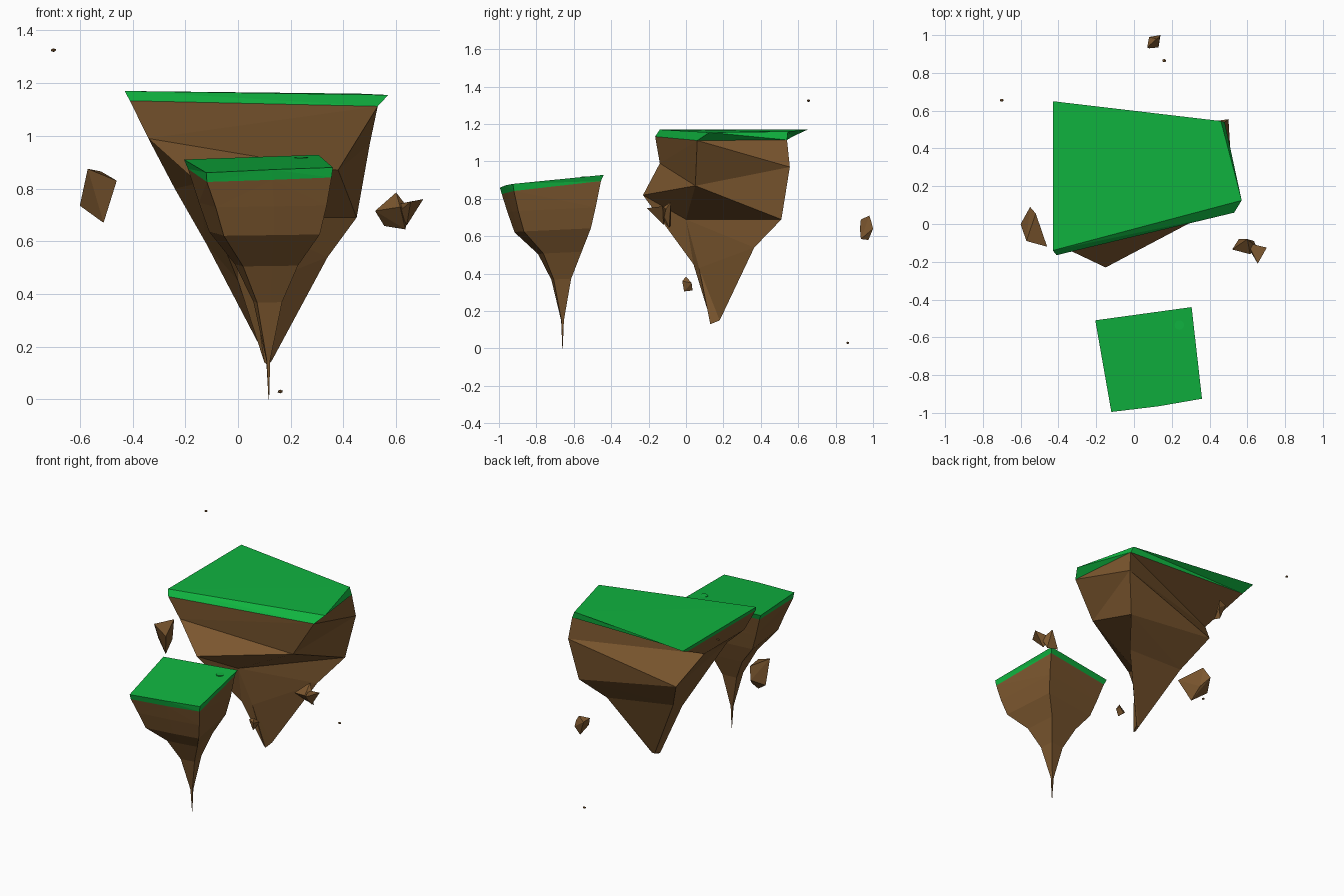
import bpy, bmesh
from mathutils import Vector

if "Cube" in bpy.data.objects:
    bpy.data.objects.remove(bpy.data.objects["Cube"])


def material(name, rgb):
    m = bpy.data.materials.new(name)
    m.diffuse_color = (*rgb, 1)
    m.use_nodes = True
    m.node_tree.nodes["Principled BSDF"].inputs["Base Color"].default_value = m.diffuse_color
    return m


GRASS = material("grass", (0.005, 0.45, 0.05))
EARTH = material("earth", (0.2, 0.095, 0.028))


def finish(bm, name, mat):
    bmesh.ops.recalc_face_normals(bm, faces=bm.faces[:])
    me = bpy.data.meshes.new(name)
    bm.to_mesh(me)
    bm.free()
    me.materials.append(mat)
    ob = bpy.data.objects.new(name, me)
    bpy.context.collection.objects.link(ob)
    return ob


def loft(name, rings, mat):
    """Skin a stack of equal-length rings with flat facets and cap both ends."""
    bm = bmesh.new()
    loops = [[bm.verts.new(p) for p in r] for r in rings]
    n = len(loops[0])
    for a, b in zip(loops, loops[1:]):
        for i in range(n):
            j = (i + 1) % n
            bm.faces.new((a[i], a[j], b[j], b[i]))
    bm.faces.new(loops[0])
    bm.faces.new(loops[-1][::-1])
    bmesh.ops.triangulate(bm, faces=[f for f in bm.faces if len(f.verts) == 4])
    return finish(bm, name, mat)


def chunk(name, points):
    """Loose stone as the convex hull of a few corner points."""
    bm = bmesh.new()
    for p in points:
        bm.verts.new(p)
    res = bmesh.ops.convex_hull(bm, input=bm.verts[:])
    loose = [v for v in bm.verts if not v.link_faces]
    bmesh.ops.delete(bm, geom=loose, context='VERTS')
    return finish(bm, name, EARTH)


# Large island: corners run front-left, front-right, back-right, back-left
big_rim = [(-.41, -.165, 1.133), (.53, .06, 1.112), (.48, .54, 1.115), (-.41, .57, 1.133)]
big_top = [(-.43, -.14, 1.17), (.57, .125, 1.155), (.46, .545, 1.16), (-.43, .65, 1.17)]
loft("large_island_grass", [big_top, big_rim], GRASS)
loft("large_island_rock", [
    big_rim,
    [(-.34, -.14, .99), (.38, .05, .87), (.50, .555, .97), (-.34, .29, .99)],
    [(-.15, -.23, .82), (0, 0, .69), (.45, .51, .69), (-.24, .45, .80)],
    [(0, .04, .45), (.06, .07, .43), (.34, .365, .54), (-.12, .31, .59)],
    [(.10, .135, .14), (.115, .13, .13), (.13, .18, .15), (.11, .18, .15)],
], EARTH)

# Small island: sloping grass slab over a tapering root
small_top = [(-.12, -.995, .86), (.13, -.965, .872), (.36, -.925, .88), (.305, -.44, .928), (-.205, -.51, .91)]
small_rim = [(-.118, -.985, .825), (.13, -.955, .833), (.355, -.92, .842), (.295, -.455, .895), (-.19, -.52, .875)]
centre = Vector((.095, -.71, 0))
rings = [small_rim]
for z, sc, cx, cy in [(.74, .89, .105, -.71), (.63, .77, .11, -.705), (.51, .44, .113, -.67),
                      (.37, .2, .115, -.665), (.15, .028, .115, -.66), (0, .004, .117, -.66)]:
    ring = []
    for p in small_rim:
        d = Vector(p) - centre
        ring.append((cx + d.x * sc, cy + d.y * sc, z + (d.z - .855) * sc * .4 * (z > .1)))
    rings.append(ring)
loft("small_island_grass", [small_top, small_rim], GRASS)
loft("small_island_rock", rings, EARTH)

# Small round patch on the small island
bm = bmesh.new()
bmesh.ops.create_cone(bm, cap_ends=True, segments=16, radius1=.025, radius2=.025, depth=.006)
patch = finish(bm, "grass_patch", GRASS)
patch.location = (.24, -.535, .917)

# Loose stones drifting around the islands
chunk("left_stone", [(-.57, -.09, .875), (-.52, .055, .865), (-.46, -.12, .83), (-.51, -.05, .67),
                     (-.6, 0, .735), (-.55, .09, .79), (-.515, .03, .74)])
chunk("right_stone", [(.52, -.135, .715), (.555, -.08, .658), (.6, -.08, .785), (.635, -.09, .645),
                      (.615, -.16, .73), (.65, -.125, .72)])
chunk("right_stone_spur", [(.6, -.1, .74), (.64, -.12, .66), (.703, -.125, .76), (.655, -.21, .75), (.62, -.15, .72)])
chunk("back_stone", [(.07, .935, .69), (.12, .98, .71), (.14, 1.0, .64), (.115, .975, .58),
                     (.13, .935, .585), (.08, .93, .64), (.08, .99, .68), (.135, .99, .68)])
chunk("centre_stone", [(.09, -.01, .37), (.12, 0, .385), (.14, .03, .35), (.115, .035, .31),
                       (.12, -.01, .305), (.09, .02, .33), (.13, -.02, .36)])

# Tiny pebbles
for i, loc in enumerate([(-.7, .655, 1.325), (.16, .865, .03)]):
    bm = bmesh.new()
    bmesh.ops.create_icosphere(bm, subdivisions=1, radius=.01)
    peb = finish(bm, f"pebble_{i + 1}", EARTH)
    peb.location = loc
    peb.scale = (1.1, .9, .7)
